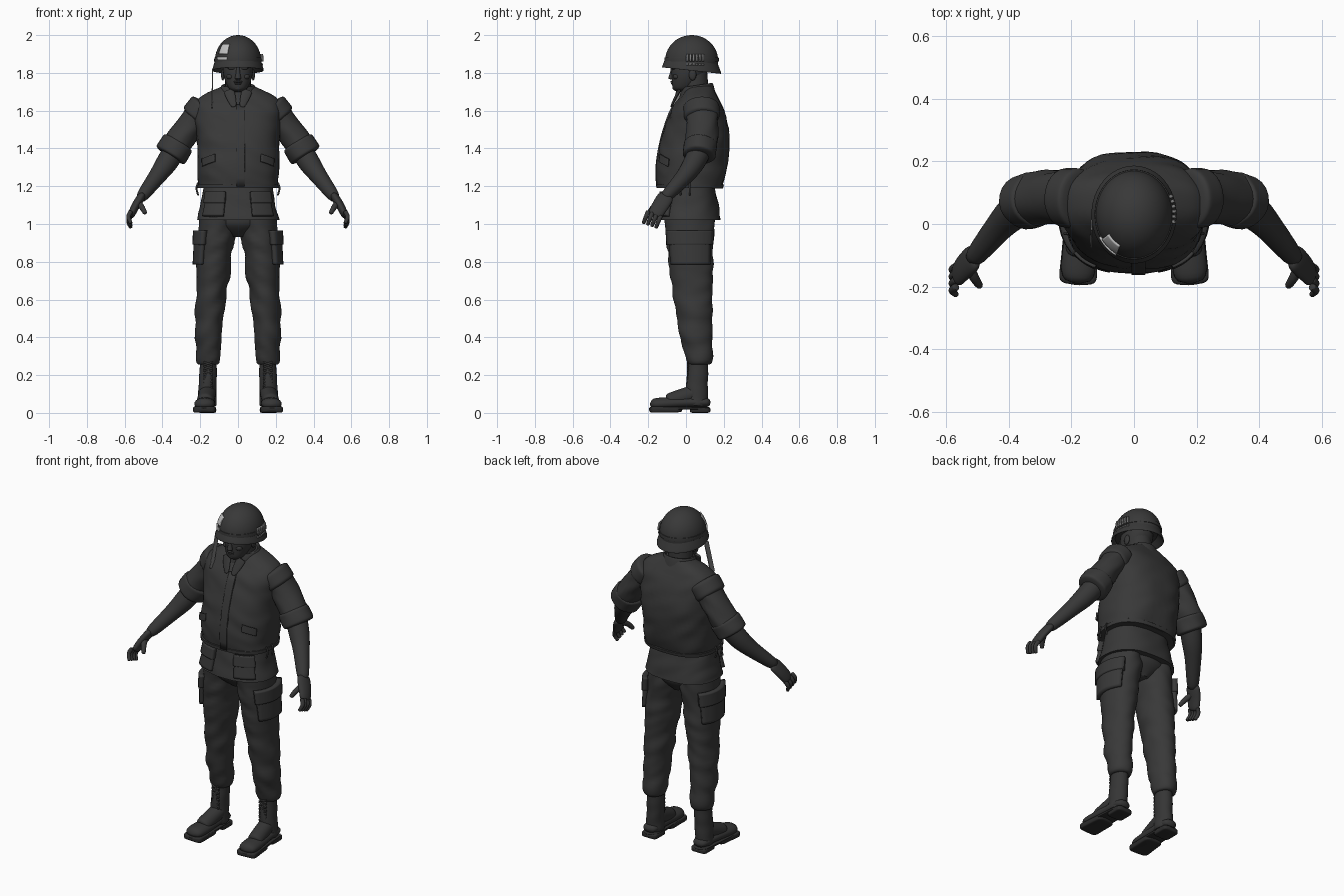
import bpy, bmesh, math
from mathutils import Vector, noise

if "Cube" in bpy.data.objects:
    bpy.data.objects.remove(bpy.data.objects["Cube"])

X, Y, Z = Vector((1, 0, 0)), Vector((0, 1, 0)), Vector((0, 0, 1))


def material(name, value):
    mat = bpy.data.materials.new(name)
    mat.use_nodes = True
    colour = (value, value, value, 1)
    mat.diffuse_color = colour
    mat.node_tree.nodes["Principled BSDF"].inputs["Base Color"].default_value = colour
    return mat


cloth = material("dark cloth", .04)
skin = material("dark skin", .038)
leather = material("dark leather", .036)
rubber = material("sole rubber", .025)
paper = material("light card", .55)
webbing = material("grey webbing", .22)


def finish(name, bm, mat, angle=45):
    bmesh.ops.recalc_face_normals(bm, faces=bm.faces)
    mesh = bpy.data.meshes.new(name)
    bm.to_mesh(mesh)
    bm.free()
    mesh.materials.append(mat)
    obj = bpy.data.objects.new(name, mesh)
    bpy.context.collection.objects.link(obj)
    bpy.ops.object.select_all(action="DESELECT")
    obj.select_set(True)
    bpy.context.view_layer.objects.active = obj
    bpy.ops.object.shade_smooth_by_angle(angle=math.radians(angle))
    return obj


def spline(points, t):
    # smooth curve through tuples of any length, t from 0 to 1
    last = len(points) - 1
    i = min(int(t * last), last - 1)
    f = t * last - i
    before, start, end, after = [points[min(max(k, 0), last)] for k in range(i - 1, i + 3)]
    result = []
    for a, b, c, d in zip(before, start, end, after):
        leave, arrive = (c - a) / 2, (d - b) / 2
        ease = f * f * (3 - 2 * f)
        result.append(b + (c - b) * ease + leave * f * (1 - f) ** 2 - arrive * f * f * (1 - f))
    return result


def superellipse(angle, power):
    c, s = math.cos(angle), math.sin(angle)
    return math.copysign(abs(c) ** (2 / power), c), math.copysign(abs(s) ** (2 / power), s)


def shell(name, mat, side, rows, power, wrinkle, count):
    # closed skin over rows of (centre, first half axis, second half axis)
    bm = bmesh.new()
    loops = []
    for centre, u, v in rows:
        loop = []
        for j in range(count):
            c, s = superellipse(math.tau * j / count, power)
            offset = u * c + v * s
            co = centre + offset
            fold = noise.noise(Vector((co.x * 8, co.y * 8, co.z * 17 + co.x * 9)))
            co += offset.normalized() * wrinkle * fold
            co.x *= side
            loop.append(bm.verts.new(co))
        loops.append(loop)
    for low, high in zip(loops, loops[1:]):
        for j in range(count):
            bm.faces.new((low[j], low[j - 1], high[j - 1], high[j]))
    bm.faces.new(loops[0])
    bm.faces.new(loops[-1])
    return finish(name, bm, mat)


def stack(name, mat, profile, side=1, power=2, wrinkle=0, tilt=0):
    # level sections given as (z, y, half width, half depth, optional x)
    rows = []
    for k in range(41):
        z, y, width, depth, *x = spline(profile, k / 40)
        rows.append((Vector((sum(x), y, z)), X * width, (Y + Z * tilt) * depth))
    return shell(name, mat, side, rows, power, wrinkle, 48)


def limb(name, mat, side, points, start, end, flat=1, ref=Y, power=2, ends=16, wrinkle=0):
    # round-ended tube along a path, narrowing from start to end radius
    count = 24
    path = [Vector(spline(points, k / count)) for k in range(count + 1)]
    rows = []
    for k, centre in enumerate(path):
        t = k / count
        along = path[min(k + 1, count)] - path[max(k - 1, 0)]
        u = along.cross(ref).normalized()
        v = along.cross(u).normalized()
        radius = start + (end - start) * t * t
        radius *= max(1 - abs(2 * t - 1) ** ends, .01) ** .5
        rows.append((centre, u * radius, v * radius * flat))
    return shell(name, mat, side, rows, power, wrinkle, count)


def plate(name, mat, profile, angles, heights, out, side=1, power=2, slant=0, thick=.01, columns=10):
    # curved panel lying on a stack, between two angles and two heights
    bm = bmesh.new()
    grid = []
    for i in range(columns + 1):
        f = i / columns
        c, s = superellipse(math.radians(angles[0] + (angles[1] - angles[0]) * f), power)
        column = []
        for j in range(columns + 1):
            z = heights[0] + (heights[1] - heights[0]) * j / columns + slant * f
            low, high = 0, 1
            for _ in range(20):
                t = (low + high) / 2
                if (spline(profile, t)[0] < z) == (profile[-1][0] > profile[0][0]):
                    low = t
                else:
                    high = t
            _, y, width, depth, *x = spline(profile, low)
            lift = out - thick / 2
            column.append(bm.verts.new((side * (sum(x) + c * (width + lift)), y + s * (depth + lift), z)))
        grid.append(column)
    for left, right in zip(grid, grid[1:]):
        for j in range(columns):
            bm.faces.new((left[j], right[j], right[j + 1], left[j + 1]))
    obj = finish(name, bm, mat)
    solid = obj.modifiers.new("thickness", "SOLIDIFY")
    solid.thickness = thick
    solid.offset = 0


def ball(name, mat, location, size):
    bm = bmesh.new()
    bmesh.ops.create_uvsphere(bm, u_segments=16, v_segments=10, radius=1)
    bmesh.ops.scale(bm, vec=size, verts=bm.verts)
    bmesh.ops.translate(bm, vec=location, verts=bm.verts)
    finish(name, bm, mat, angle=80)


# helmet
dome = []
for k in range(12):
    a = math.radians(k * 9 - 9)
    dome.append((1.865 + .135 * math.sin(a), .03, .122 * math.cos(a), .14 * math.cos(a)))
dome.append((2, .03, .001, .001))
stack("helmet_dome", cloth, dome)
stack("helmet_brim", cloth, [(1.85, .03, .1, .12), (1.815, .03, .13, .15), (1.82, .03, .135, .155),
                             (1.87, .03, .12, .135)], tilt=-.11)
plate("helmet_band", cloth, dome, (0, 360), (1.86, 1.88), .004, columns=48)
plate("helmet_card", paper, dome, (-146, -117), (1.9, 1.95), .006, thick=.008)
plate("helmet_card_strip", paper, dome, (-150, -117), (1.87, 1.885), .008, thick=.008)
for k in range(6):
    a = k * 6.5 - 11
    plate("band_cartridge", webbing, dome, (a, a + 4), (1.86, 1.9), .014, columns=3)
    plate("cartridge_base", webbing, dome, (a, a + 4), (1.84, 1.85), .012, columns=3)
limb("hanging_strap", webbing, -1, [(.137, -.06, 1.61), (.135, 0, 1.82)], .003, .003, flat=6, power=8, ends=60)

# head and neck
stack("head", skin, [(1.7, -.03, .02, .02), (1.72, -.015, .05, .055), (1.77, .005, .072, .08),
                     (1.82, .02, .08, .095), (1.88, .03, .08, .09)], power=2.2)
limb("neck", skin, 1, [(0, .055, 1.6), (0, .045, 1.83)], .07, .064)
limb("nose", skin, 1, [(0, -.07, 1.83), (0, -.078, 1.765)], .009, .02, ends=8)
ball("upper_lip", skin, (0, -.073, 1.753), (.024, .009, .006))
ball("lower_lip", skin, (0, -.07, 1.743), (.02, .009, .006))
ball("chin", skin, (0, -.055, 1.72), (.024, .016, .014))

# vest, collar and jacket skirt
vest = [(1.19, .02, .21, .17), (1.3, .03, .215, .185), (1.45, .05, .22, .18), (1.6, .06, .23, .14),
        (1.67, .07, .2, .1), (1.73, .08, .08, .06)]
stack("vest", cloth, vest, power=2.5, wrinkle=.009)
plate("vest_hem", cloth, vest, (0, 360), (1.19, 1.21), .006, power=2.5, columns=60)
plate("vest_placket", cloth, vest, (-91, -84), (1.2, 1.63), .007, power=2.5)
stack("collar", cloth, [(1.66, .06, .11, .1), (1.735, .06, .085, .08), (1.69, .06, .06, .06)], tilt=.15)
skirt = [(1.21, .02, .18, .13), (1.1, .02, .2, .15), (1.02, .02, .22, .165)]
stack("jacket_skirt", cloth, skirt, power=2.4, wrinkle=.006)
stack("trouser_seat", cloth, [(1.1, .02, .18, .13), (1, .02, .17, .13), (.93, .03, .04, .07)])

# trouser leg narrows and leans back towards the ankle
leg = []
for k in range(9):
    t = k / 8
    leg.append((1.05 - .78 * t, .02 + .05 * t * t, .104 - .04 * t, .133 - .064 * t ** 1.3,
                .1 + .055 * math.sin(t * math.pi / 2)))
leg.append((.255, .065, .045, .05, .155))

for side in (1, -1):
    # face
    ball("ear", skin, (side * .08, .035, 1.79), (.01, .02, .03))
    ball("brow", skin, (side * .03, -.064, 1.825), (.026, .012, .008))
    ball("cheek", skin, (side * .04, -.05, 1.78), (.022, .02, .016))

    # vest and jacket details
    limb("collar_lapel", cloth, side, [(.05, -.035, 1.71), (.02, -.08, 1.62)], .028, .01, flat=.3)
    plate("vest_pocket_flap", cloth, vest, (-62, -36), (1.33, 1.37), .012, side, 2.5, slant=-.025)
    for y in (-.03, .02):
        limb("side_tie", cloth, side, [(.21, y, 1.22), (.22, y, 1.19), (.21, y, 1.15)], .005, .005)
    plate("skirt_pocket", cloth, skirt, (-74, -38), (1.04, 1.16), .02, side, 2.4, thick=.03)
    plate("skirt_pocket_flap", cloth, skirt, (-75, -37), (1.11, 1.17), .027, side, 2.4, thick=.03)

    # arm
    limb("armhole_trim", cloth, side, [(.17, .08, 1.63), (.235, .085, 1.555)], .085, .08, flat=1.15, ends=6)
    limb("sleeve", cloth, side, [(.18, .085, 1.63), (.28, .085, 1.485), (.35, .075, 1.385)], .074, .068,
         flat=1.15, wrinkle=.012)
    limb("rolled_cuff", cloth, side, [(.31, .08, 1.435), (.36, .07, 1.355)], .087, .087, ends=8, wrinkle=.008)
    limb("forearm", skin, side, [(.33, .08, 1.4), (.38, .04, 1.32), (.43, -.01, 1.25), (.52, -.12, 1.13)],
         .06, .028)

    # hand
    limb("palm", skin, side, [(.505, -.1, 1.155), (.545, -.14, 1.09), (.568, -.17, 1.04)], .023, .018,
         flat=2, ends=6)
    for k in range(4):
        spread = k / 1.5 - 1
        knuckle = Vector((.566, -.167 - .033 * spread, 1.056 + .012 * spread))
        bend = knuckle + Vector((.014, -.012, -.03))
        tip = knuckle + Vector((0, -.026, -.066))
        limb("finger", skin, side, [knuckle, bend, tip], .012, .009)
    limb("thumb", skin, side, [(.53, -.125, 1.115), (.51, -.17, 1.09), (.49, -.2, 1.055)], .017, .01, ref=X)

    # trouser leg and cargo pocket
    stack("trouser_leg", cloth, leg, side, wrinkle=.012)
    plate("cargo_pocket", cloth, leg, (-52, 50), (.785, .93), .022, side, thick=.03)
    plate("cargo_pocket_flap", cloth, leg, (-56, 54), (.89, .965), .029, side, thick=.035)

    # boot
    limb("boot_shaft", leather, side, [(.155, .065, .3), (.165, .055, .03)], .046, .05, flat=1.2, wrinkle=.004)
    limb("boot_instep", leather, side, [(.16, .06, .11), (.175, -.1, .055)], .045, .045, ref=Z, ends=8)
    limb("boot_foot", leather, side, [(.165, .13, .055), (.17, 0, .055), (.18, -.19, .045)], .045, .062,
         flat=.6, ref=Z, ends=6)
    limb("boot_welt", rubber, side, [(.165, .13, .025), (.17, 0, .025), (.18, -.195, .025)], .048, .064,
         flat=.15, ref=Z, power=6, ends=6)
    limb("boot_heel", rubber, side, [(.165, .13, .015), (.165, .02, .015)], .05, .05,
         flat=.3, ref=Z, power=6, ends=6)
    limb("boot_sole", rubber, side, [(.17, -.02, .018), (.18, -.195, .018)], .055, .065,
         flat=.28, ref=Z, power=6, ends=6)
    for k in range(7):
        z = .12 + k * .022
        for cross in (-.025, .025):
            limb("boot_lace", leather, side, [(.158 - cross, .01, z), (.158 + cross, .01, z + .018)],
                 .005, .005, ref=Z)
